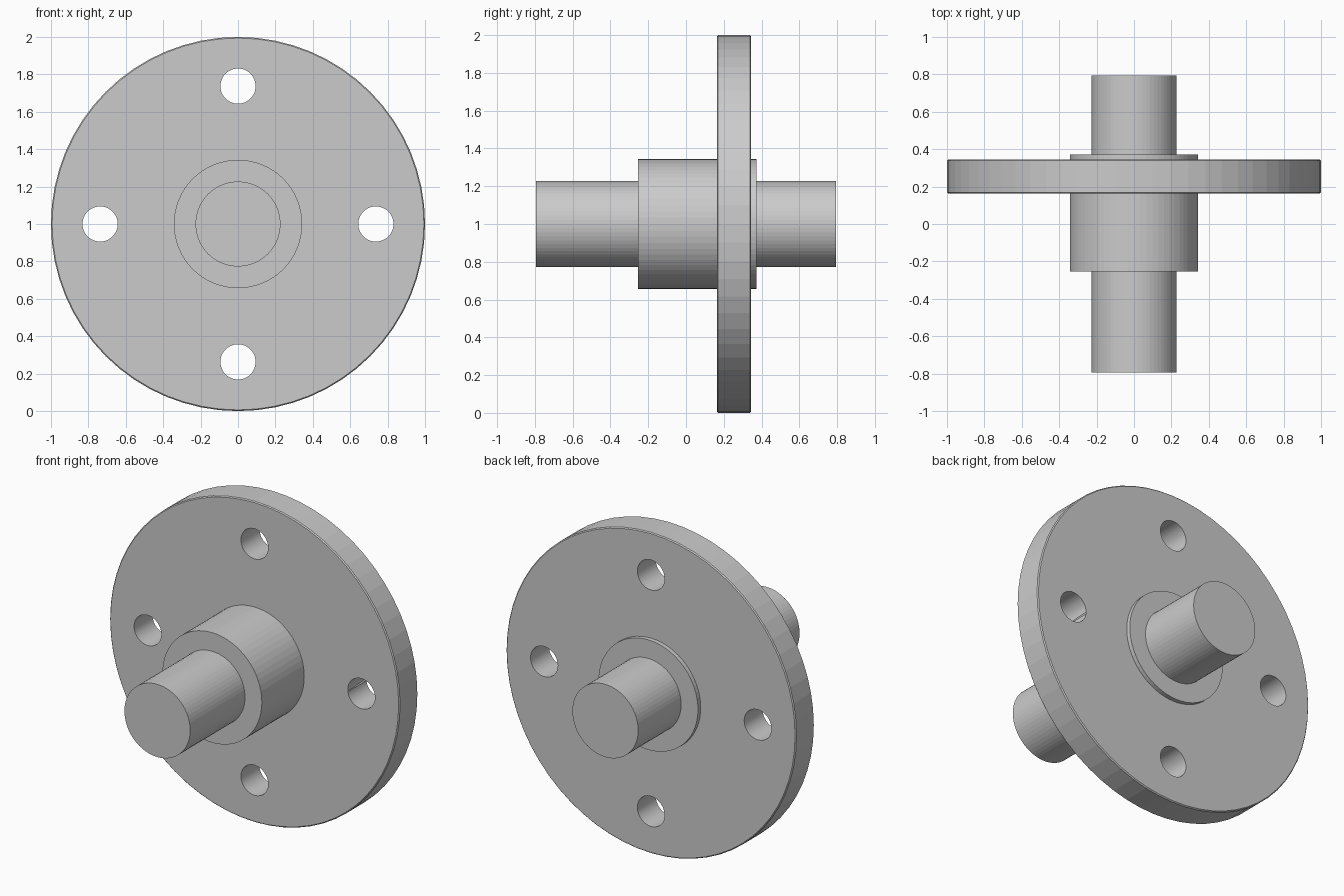
import bpy, bmesh
from math import pi, sin, cos
from mathutils import Vector

if "Cube" in bpy.data.objects:
    bpy.data.objects.remove(bpy.data.objects["Cube"])

AXIS_Z = 1.0
SIDES = 64


def lathe(name, profile, closed=False):
    """Spin a (radius, y) profile around the horizontal shaft axis."""
    bm = bmesh.new()
    verts = [bm.verts.new((r, y, AXIS_Z)) for r, y in profile]
    for a, b in zip(verts, verts[1:]):
        bm.edges.new((a, b))
    if closed:
        bm.edges.new((verts[-1], verts[0]))
    bmesh.ops.spin(bm, geom=bm.verts[:] + bm.edges[:], cent=(0, 0, AXIS_Z),
                   axis=(0, 1, 0), angle=2 * pi, steps=SIDES)
    bmesh.ops.remove_doubles(bm, verts=bm.verts[:], dist=1e-5)
    bmesh.ops.recalc_face_normals(bm, faces=bm.faces[:])
    mesh = bpy.data.meshes.new(name)
    bm.to_mesh(mesh)
    bm.free()
    obj = bpy.data.objects.new(name, mesh)
    bpy.context.collection.objects.link(obj)
    return obj


def bolt_cutter(index, radius=0.094, circle=0.737):
    angle = index * pi / 2
    bpy.ops.mesh.primitive_cylinder_add(
        vertices=48, radius=radius, depth=0.6, rotation=(pi / 2, 0, 0),
        location=Vector((circle * cos(angle), 0.255, AXIS_Z + circle * sin(angle))))
    obj = bpy.context.object
    obj.name = f"bolt_hole_cutter_{index}"
    obj.hide_render = True
    obj.hide_set(True)
    return obj


# Round shaft through the whole part
shaft = lathe("shaft", [(0, -0.795), (0.227, -0.795), (0.227, 0.795), (0, 0.795)])

# Hub with a wide flange, rim edges slightly chamfered
c = 0.006
flange = lathe("flanged_hub", [
    (0.222, -0.255), (0.343, -0.255), (0.343, 0.163), (1 - c, 0.163),
    (1, 0.163 + c), (1, 0.345 - c), (1 - c, 0.345), (0.343, 0.345),
    (0.343, 0.372), (0.222, 0.372)], closed=True)

# Four bolt holes
for i in range(4):
    mod = flange.modifiers.new("bolt_hole", 'BOOLEAN')
    mod.operation = 'DIFFERENCE'
    mod.solver = 'EXACT'
    mod.object = bolt_cutter(i)
